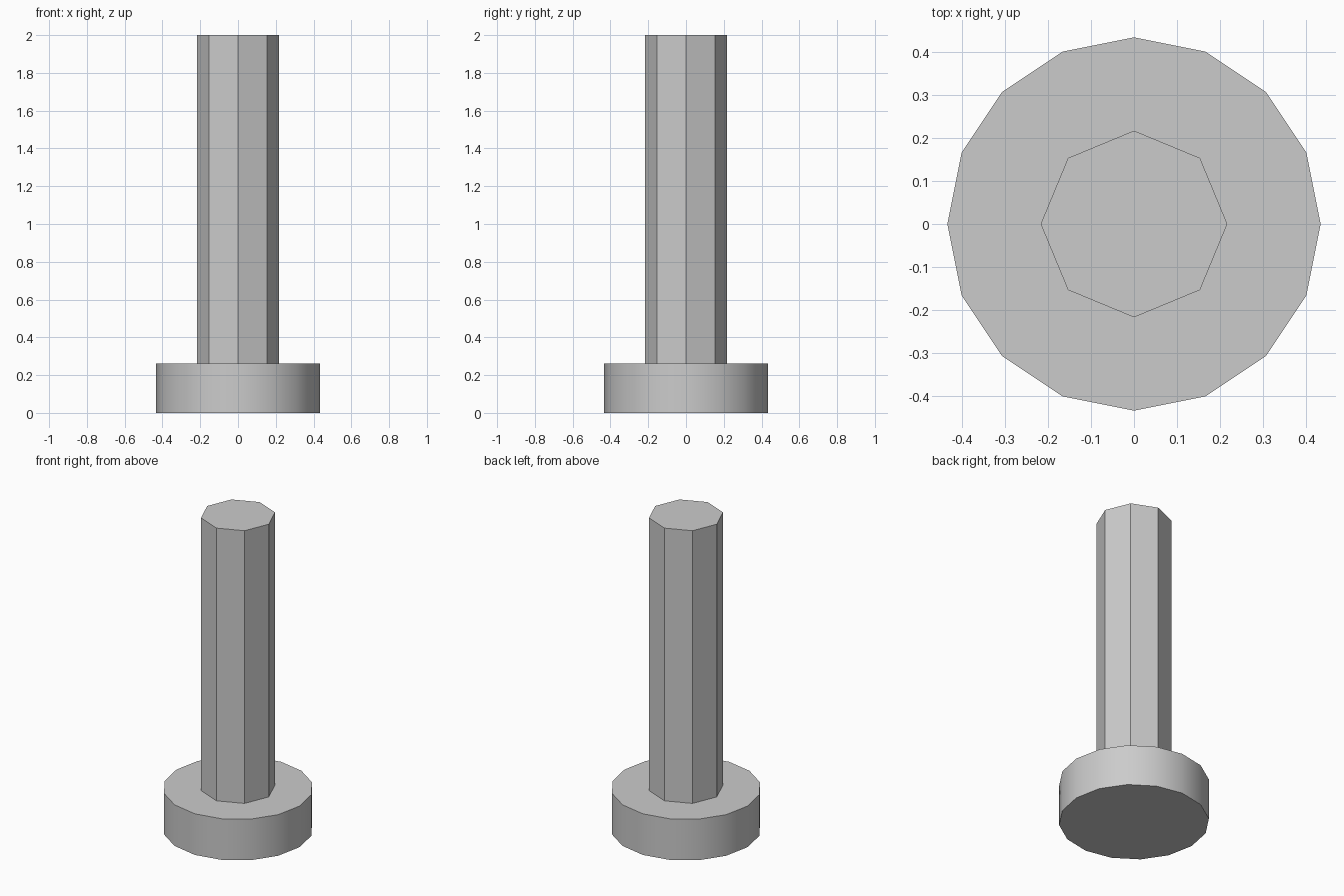
import bpy
import math

default_cube = bpy.data.objects.get("Cube")
if default_cube:
    bpy.data.objects.remove(default_cube, do_unlink=True)

# Plain grey metal
grey = bpy.data.materials.new("grey_metal")
grey.use_nodes = True
colour = (0.6, 0.6, 0.6, 1.0)
grey.diffuse_color = colour
grey.node_tree.nodes["Principled BSDF"].inputs["Base Color"].default_value = colour


def add_prism(name, sides, radius, bottom, top):
    """Upright prism with a corner on each axis."""
    bpy.ops.mesh.primitive_cylinder_add(
        vertices=sides, radius=radius, depth=top - bottom,
        location=(0, 0, (bottom + top) / 2))
    part = bpy.context.object
    part.name = name
    part.data.materials.append(grey)
    # Rounds the many-sided base, keeps the octagonal shaft faceted
    bpy.ops.object.shade_smooth_by_angle(angle=math.radians(30))
    return part


# Round base and octagonal shaft
HEAD_TOP = 0.262
add_prism("base_disc", 16, 0.434, 0, HEAD_TOP)
add_prism("shaft", 8, 0.217, HEAD_TOP, 2)
